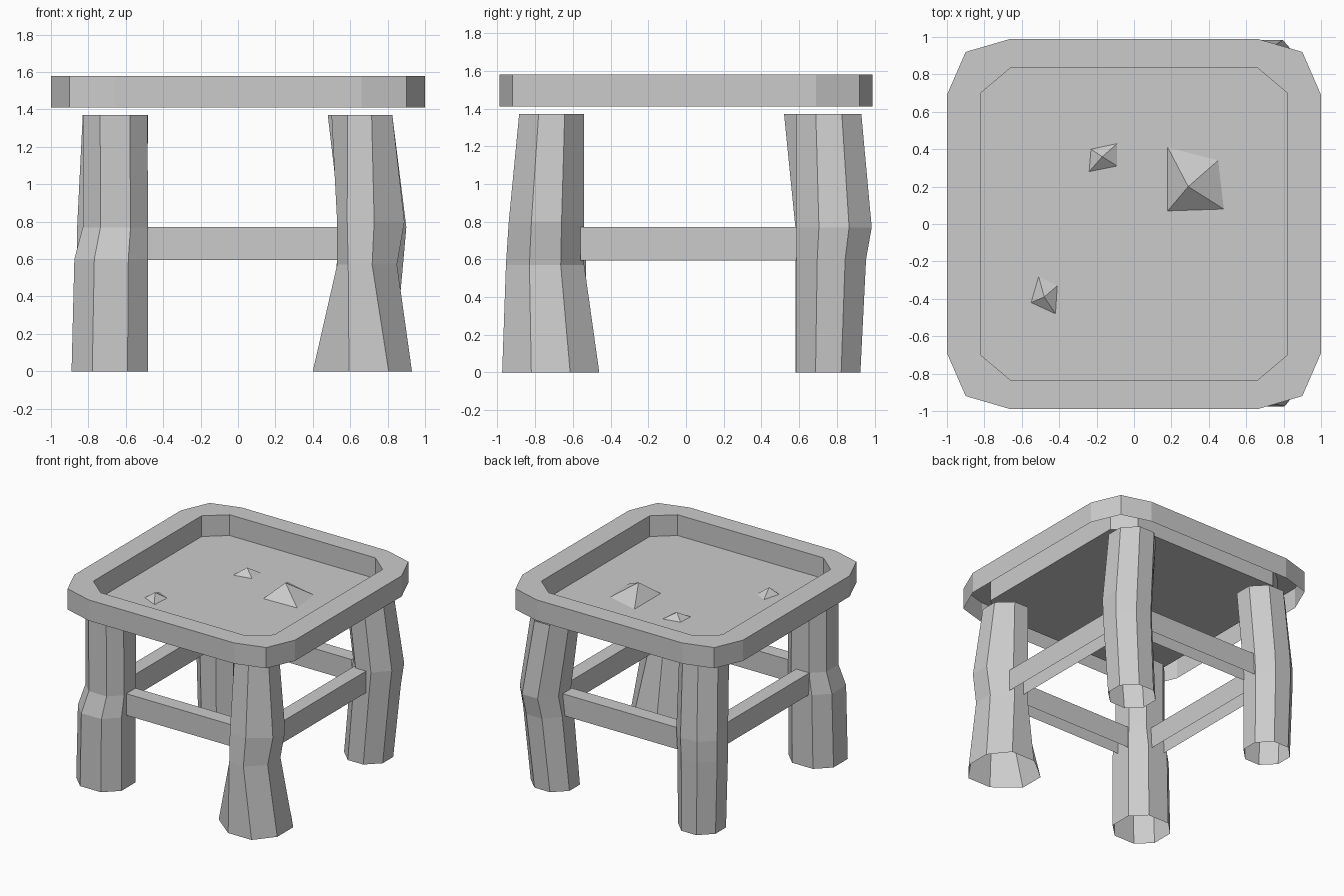
import bpy
import bmesh

cube = bpy.data.objects.get("Cube")
if cube:
    bpy.data.objects.remove(cube, do_unlink=True)

grey = bpy.data.materials.new("plain_grey")
grey.use_nodes = True
grey.diffuse_color = (0.6, 0.6, 0.6, 1)
grey.node_tree.nodes["Principled BSDF"].inputs["Base Color"].default_value = (0.6, 0.6, 0.6, 1)


def finish(name, bm):
    mesh = bpy.data.meshes.new(name)
    bm.to_mesh(mesh)
    bm.free()
    mesh.materials.append(grey)
    obj = bpy.data.objects.new(name, mesh)
    bpy.context.collection.objects.link(obj)


def ring(bm, points, z):
    return [bm.verts.new((x, y, z)) for x, y in points]


def bridge(bm, low, high, inward=False):
    """Join two counter-clockwise rings with wall faces."""
    for i in range(len(low)):
        j = (i + 1) % len(low)
        face = [low[i], low[j], high[j], high[i]]
        bm.faces.new(face[::-1] if inward else face)


def all_corners(points):
    """Repeat one corner's points around all four corners, counter-clockwise."""
    out = []
    for sx, sy in ((1, 1), (-1, 1), (-1, -1), (1, -1)):
        part = [(x * sx, y * sy) for x, y in points]
        out += part if sx * sy > 0 else part[::-1]
    return out


# Seat rim: chamfered frame, open underneath
BASE, TOP = 1.41, 1.58
outer = all_corners([(1, 0.69), (0.9, 0.92), (0.66, 0.99)])
inner = all_corners([(0.82, 0.7), (0.66, 0.835)])
bm = bmesh.new()
out_low, out_high = ring(bm, outer, BASE), ring(bm, outer, TOP)
in_low, in_high = ring(bm, inner, BASE), ring(bm, inner, TOP)
bridge(bm, out_low, out_high)
bridge(bm, in_low, in_high, inward=True)
for c in range(4):
    o, i = 3 * c, 2 * c
    bm.faces.new([out_high[o], out_high[o + 1], out_high[o + 2], in_high[i + 1], in_high[i]])
    bm.faces.new([out_high[o + 2], out_high[(o + 3) % 12], in_high[(i + 2) % 8], in_high[i + 1]])
finish("seat_rim", bm)

# Seat panel: thin sheet at the bottom of the rim
bm = bmesh.new()
bm.faces.new(ring(bm, inner, BASE))
finish("seat_panel", bm)


# Legs: open octagonal tubes lofted through (z, x0, x1, y0, y1, skew) sections
def octagon(flat, x0, x1, y0, y1, skew=0):
    cx, cy, rx, ry = (x0 + x1) / 2, (y0 + y1) / 2, (x1 - x0) / 2, (y1 - y0) / 2
    return [(cx + rx * (x if abs(x) == 1 else x + skew), cy + ry * y)
            for x, y in all_corners([(1, flat), (flat, 1)])]


def leg(name, flat, sections):
    bm = bmesh.new()
    rings = [ring(bm, octagon(flat, *s[1:]), s[0]) for s in sections]
    for low, high in zip(rings, rings[1:]):
        bridge(bm, low, high)
    finish(name, bm)


leg("front_right_leg", 0.46, [
    (0, -0.89, -0.48, -0.93, -0.53), (0.6, -0.875, -0.48, -0.93, -0.53),
    (0.77, -0.83, -0.48, -0.88, -0.54), (1.37, -0.83, -0.485, -0.88, -0.54)])
leg("front_left_leg", 0.4, [
    (0, 0.4, 0.93, -0.975, -0.46, 0.13), (0.57, 0.53, 0.85, -0.955, -0.54, -0.23),
    (0.8, 0.53, 0.89, -0.94, -0.54, -0.3), (1.37, 0.5, 0.825, -0.885, -0.54, -0.08)])
leg("back_left_leg", 0.4, [
    (0, 0.48, 0.83, 0.585, 0.925), (0.6, 0.53, 0.885, 0.585, 0.955),
    (0.77, 0.55, 0.9, 0.585, 0.985), (1.37, 0.48, 0.825, 0.585, 0.93)])
leg("back_right_leg", 0.4, [
    (0, -0.84, -0.5, 0.58, 0.92), (0.6, -0.86, -0.5, 0.58, 0.93),
    (0.77, -0.86, -0.49, 0.58, 0.93), (1.37, -0.83, -0.48, 0.52, 0.88)])


# Stretchers between neighbouring legs: channels open below and at the ends
def stretcher(name, x, y, length, along_x):
    rx, ry = (length / 2, 0.06) if along_x else (0.06, length / 2)
    corners = [(x - rx, y - ry), (x + rx, y - ry), (x + rx, y + ry), (x - rx, y + ry)]
    bm = bmesh.new()
    low, high = ring(bm, corners, 0.595), ring(bm, corners, 0.772)
    bm.faces.new(high)
    for a in ((0, 2) if along_x else (1, 3)):
        b = (a + 1) % 4
        bm.faces.new([low[a], low[b], high[b], high[a]])
    finish(name, bm)


stretcher("front_stretcher", 0.02, -0.7, 1.06, True)
stretcher("back_stretcher", 0.02, 0.75, 1.06, True)
stretcher("right_stretcher", -0.68, 0.02, 1.16, False)
stretcher("left_stretcher", 0.69, 0.02, 1.16, False)


# Spikes on the panel: four-sided pyramids
def spike(name, base, apex, height):
    bm = bmesh.new()
    low = ring(bm, base, BASE)
    tip = bm.verts.new((*apex, BASE + height))
    for i in range(4):
        bm.faces.new([low[i], low[(i + 1) % 4], tip])
    finish(name, bm)


spike("large_spike", [(0.18, 0.07), (0.48, 0.08), (0.45, 0.34), (0.18, 0.41)], (0.29, 0.2), 0.11)
spike("small_back_spike", [(-0.24, 0.28), (-0.09, 0.31), (-0.09, 0.43), (-0.23, 0.4)], (-0.17, 0.36), 0.05)
spike("small_front_spike", [(-0.55, -0.42), (-0.42, -0.48), (-0.41, -0.33), (-0.51, -0.28)], (-0.48, -0.39), 0.05)
